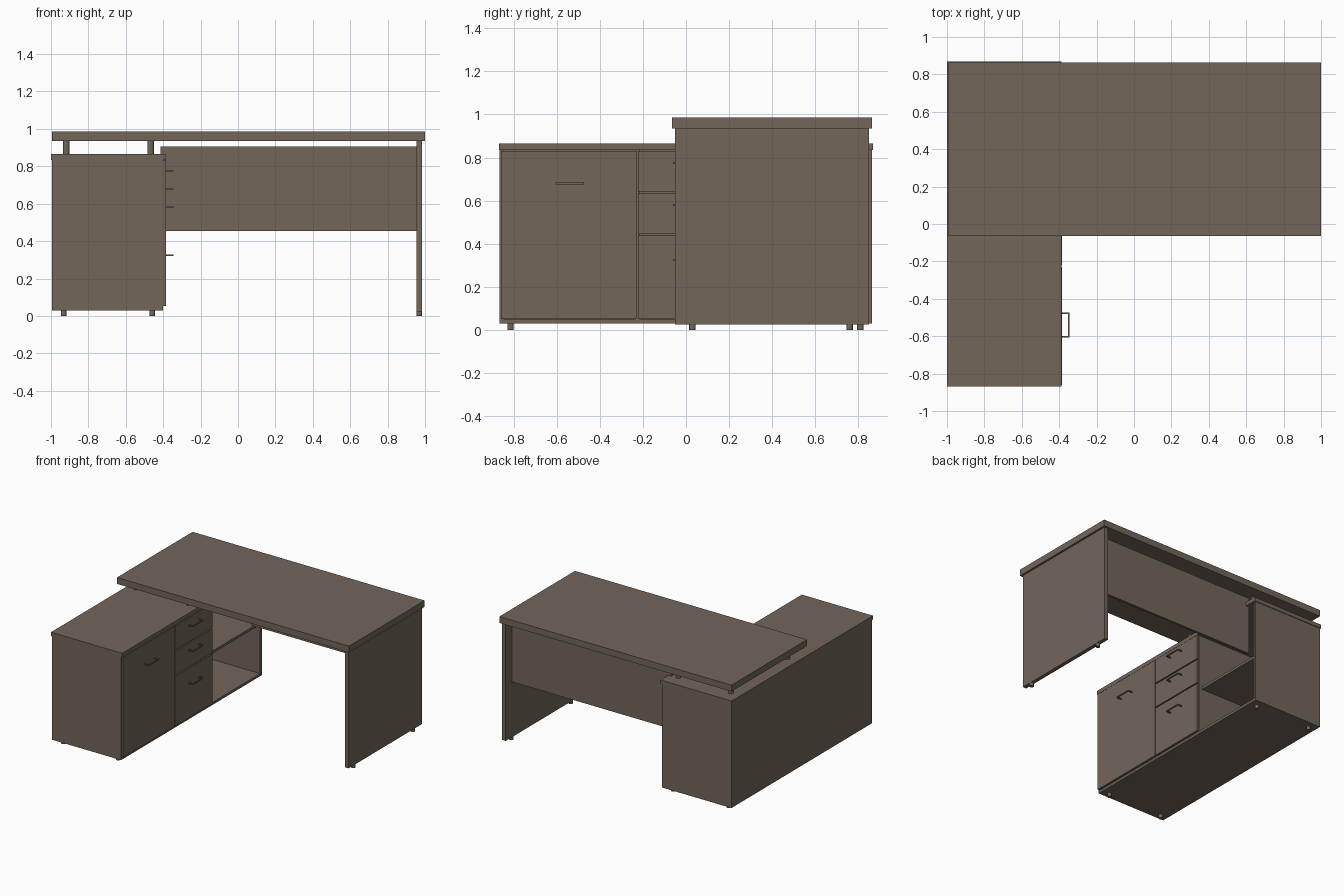
import bpy

cube = bpy.data.objects.get("Cube")
if cube:
    bpy.data.objects.remove(cube, do_unlink=True)

COLOUR = (0.171, 0.133, 0.102, 1)
wood = bpy.data.materials.new("taupe_wood")
wood.use_nodes = True
wood.diffuse_color = COLOUR
wood.node_tree.nodes["Principled BSDF"].inputs["Base Color"].default_value = COLOUR


def box(name, x, y, z):
    """Box between (min, max) pairs on each axis."""
    bpy.ops.mesh.primitive_cube_add(size=1)
    ob = bpy.context.object
    ob.name = name
    for i, (low, high) in enumerate((x, y, z)):
        ob.location[i] = (low + high) / 2
        ob.scale[i] = high - low
    bpy.ops.object.transform_apply(location=False, rotation=False, scale=True)
    ob.data.materials.append(wood)


def post(name, x, y, z, radius):
    """Upright round post."""
    bpy.ops.mesh.primitive_cylinder_add(vertices=20, radius=radius, depth=z[1] - z[0],
                                        location=(x, y, sum(z) / 2))
    ob = bpy.context.object
    ob.name = name
    ob.data.materials.append(wood)
    bpy.ops.object.shade_smooth_by_angle()


def handle(name, y, z):
    """Slim bar pull with two stems."""
    half, t = 0.066, 0.004
    box(name + "_bar", (-0.353, -0.345), (y - half, y + half), (z - t, z + t))
    for side in (-1, 1):
        end = y + side * (half - t)
        box(name + "_stem", (-0.386, -0.35), (end - t, end + t), (z - t, z + t))


# Desk: top, leg panel and modesty panel
box("desktop", (-0.995, 1), (-0.065, 0.863), (0.935, 0.985))
box("leg_panel", (0.955, 0.985), (-0.05, 0.85), (0.025, 0.935))
box("modesty_panel", (-0.415, 0.955), (0.755, 0.773), (0.455, 0.905))

# Cabinet carcass
BACK, FRONT = -0.995, -0.4
LOW, HIGH = 0.03, 0.835
box("cabinet_top", (-1, -0.388), (-0.868, 0.868), (HIGH, 0.865))
box("cabinet_base", (BACK, FRONT), (-0.865, 0.863), (LOW, 0.05))
box("cabinet_back", (BACK, -0.975), (-0.865, 0.863), (LOW, HIGH))
for name, y in (("front_end_panel", (-0.865, -0.845)), ("door_divider", (-0.235, -0.217)),
                ("niche_divider", (0.217, 0.237)), ("rear_end_panel", (0.843, 0.863))):
    box(name, (BACK, FRONT), y, (LOW, HIGH))
box("niche_shelf", (BACK, -0.43), (0.23, 0.85), (0.405, 0.425))

# Door and drawer fronts
FACE = (FRONT, -0.385)
box("door", FACE, (-0.86, -0.23), (0.053, 0.831))
handle("door_handle", -0.54, 0.68)
for name, z, grip in (("lower", (0.053, 0.437), 0.325), ("middle", (0.446, 0.633), 0.58),
                      ("upper", (0.642, 0.831), 0.775)):
    box(name + "_drawer", FACE, (-0.222, 0.235), z)
    handle(name + "_handle", 0.006, grip)

# Spacers holding the desktop above the cabinet
for x in (-0.918, -0.467):
    for y in (0.065, 0.76):
        post("desktop_spacer", x, y, (0.865, 0.935), 0.017)

# Feet
for x in (-0.932, -0.458):
    for y in (-0.815, 0.81):
        post("cabinet_foot", x, y, (0, LOW), 0.015)
for y in (0.03, 0.76):
    post("leg_foot", 0.97, y, (0, 0.025), 0.015)
